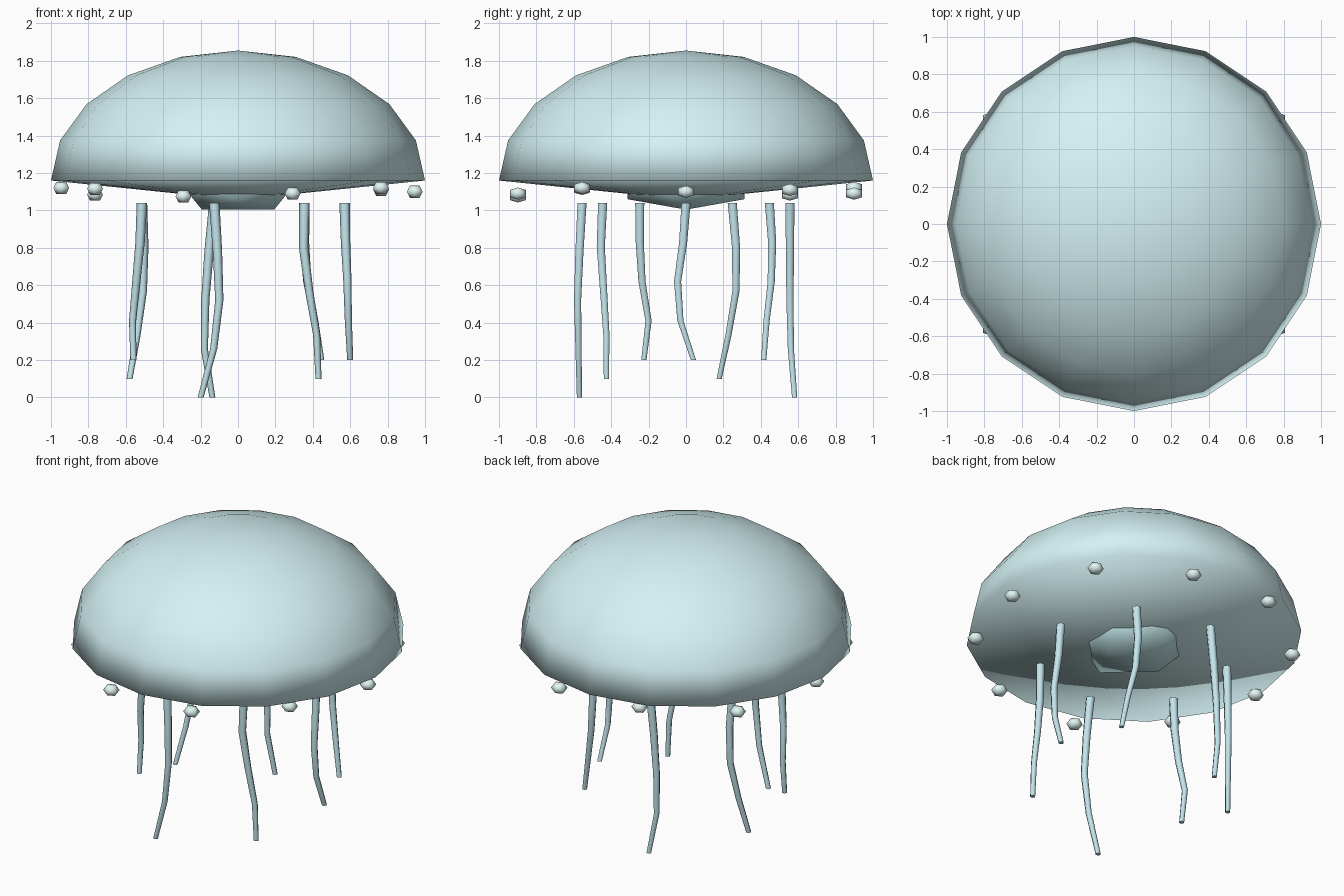
import bpy, bmesh, math
from mathutils import Vector

if "Cube" in bpy.data.objects:
    bpy.data.objects.remove(bpy.data.objects["Cube"])


def material(name, rgb):
    m = bpy.data.materials.new(name)
    m.diffuse_color = (*rgb, 1)
    m.use_nodes = True
    m.node_tree.nodes["Principled BSDF"].inputs["Base Color"].default_value = m.diffuse_color
    return m


BELL = material("bell_blue", (0.66, 0.89, 0.91))
CORE = material("mouth_teal", (0.52, 0.77, 0.79))
ARM = material("tentacle_blue", (0.55, 0.78, 0.84))
BEAD = material("bead_pale", (0.75, 0.92, 0.90))


def finish(name, bm, mat):
    bmesh.ops.recalc_face_normals(bm, faces=bm.faces)
    me = bpy.data.meshes.new(name)
    bm.to_mesh(me)
    bm.free()
    me.materials.append(mat)
    ob = bpy.data.objects.new(name, me)
    bpy.context.collection.objects.link(ob)
    return ob


def loft(bm, rings, smooth=True):
    """Join rings of equal size; a ring of one vertex is a pole."""
    for a, b in zip(rings, rings[1:]):
        n = max(len(a), len(b))
        for i in range(n):
            j = (i + 1) % n
            if len(a) == 1:
                f = (a[0], b[i], b[j])
            elif len(b) == 1:
                f = (a[i], b[0], a[j])
            else:
                f = (a[i], b[i], b[j], a[j])
            bm.faces.new(f).smooth = smooth


def ring(bm, centre, r, n):
    c = Vector(centre)
    return [bm.verts.new(c + Vector((r * math.cos(t), r * math.sin(t), 0)))
            for t in (2 * math.pi * i / n for i in range(n))]


def icosahedron(name, centre, a, az, mat):
    """Twenty-sided ball with an edge along x at its bottom."""
    p = (1 + math.sqrt(5)) / 2
    bm = bmesh.new()
    for s in (-1, 1):
        for t in (-1, 1):
            for v in ((s, 0, t * p), (0, s * p, t), (s * p, t, 0)):
                bm.verts.new((centre[0] + v[0] * a, centre[1] + v[1] * a,
                              centre[2] + v[2] * az))
    bmesh.ops.convex_hull(bm, input=bm.verts)
    for f in bm.faces:
        f.smooth = True
    return finish(name, bm, mat)


# Bell: flattened half sphere closed by a shallow cone, smooth all over
bm = bmesh.new()
rings = [[bm.verts.new((0, 0, 1.057))]]
for k in range(5):
    a = math.radians(18 * k)
    rings.append(ring(bm, (0, 0, 1.16 + 0.695 * math.sin(a)), math.cos(a), 16))
rings.append([bm.verts.new((0, 0, 1.855))])
loft(bm, rings)
finish("bell", bm, BELL)

# Mouth under the bell
icosahedron("mouth", (0, 0, 1.15), 0.193, 0.09, CORE)

# Beads round the rim
bead_z = [1.10, 1.11, 1.09, 1.12, 1.085, 1.12, 1.115, 1.075, 1.09, 1.12]
for k, z in enumerate(bead_z):
    t = math.radians(36 * k)
    icosahedron(f"rim_bead_{k + 1}",
                (0.945 * math.cos(t), 0.945 * math.sin(t), z), 0.026, 0.02, BEAD)

# Tentacles: bottom height, then sideways drift at each of four joints
tentacles = [
    (0.2, [(0.005, -0.015), (0.015, -0.045), (0.02, -0.03), (0.03, 0.04)]),
    (0.2, [(0, 0.015), (0.015, 0.01), (0.055, -0.015), (0.09, -0.03)]),
    (0.0, [(-0.028, 0), (-0.048, 0), (-0.053, 0.005), (-0.01, 0.025)]),
    (0.1, [(0.01, 0.02), (0.005, 0.02), (-0.026, -0.02), (-0.066, -0.07)]),
    (0.2, [(-0.01, 0), (-0.03, 0.012), (-0.05, 0.047), (-0.046, 0.022)]),
    (0.0, [(0.017, -0.014), (0.027, -0.024), (-0.003, -0.019), (-0.073, -0.014)]),
    (0.1, [(-0.005, -0.01), (0.025, 0.005), (0.065, 0.02), (0.075, 0.02)]),
]
for k, (low, drift) in enumerate(tentacles):
    t = 2 * math.pi * k / 7
    x, y = 0.57 * math.cos(t), 0.57 * math.sin(t)
    bm = bmesh.new()
    rings = []
    for i, (dx, dy) in enumerate([(0, 0)] + drift):
        z = 1.04 + (low - 1.04) * i / 4
        rings.append(ring(bm, (x + dx, y + dy, z), 0.028 - 0.003 * i, 6))
    loft(bm, rings)
    bm.faces.new(rings[0])
    bm.faces.new(rings[-1])
    finish(f"tentacle_{k + 1}", bm, ARM)
